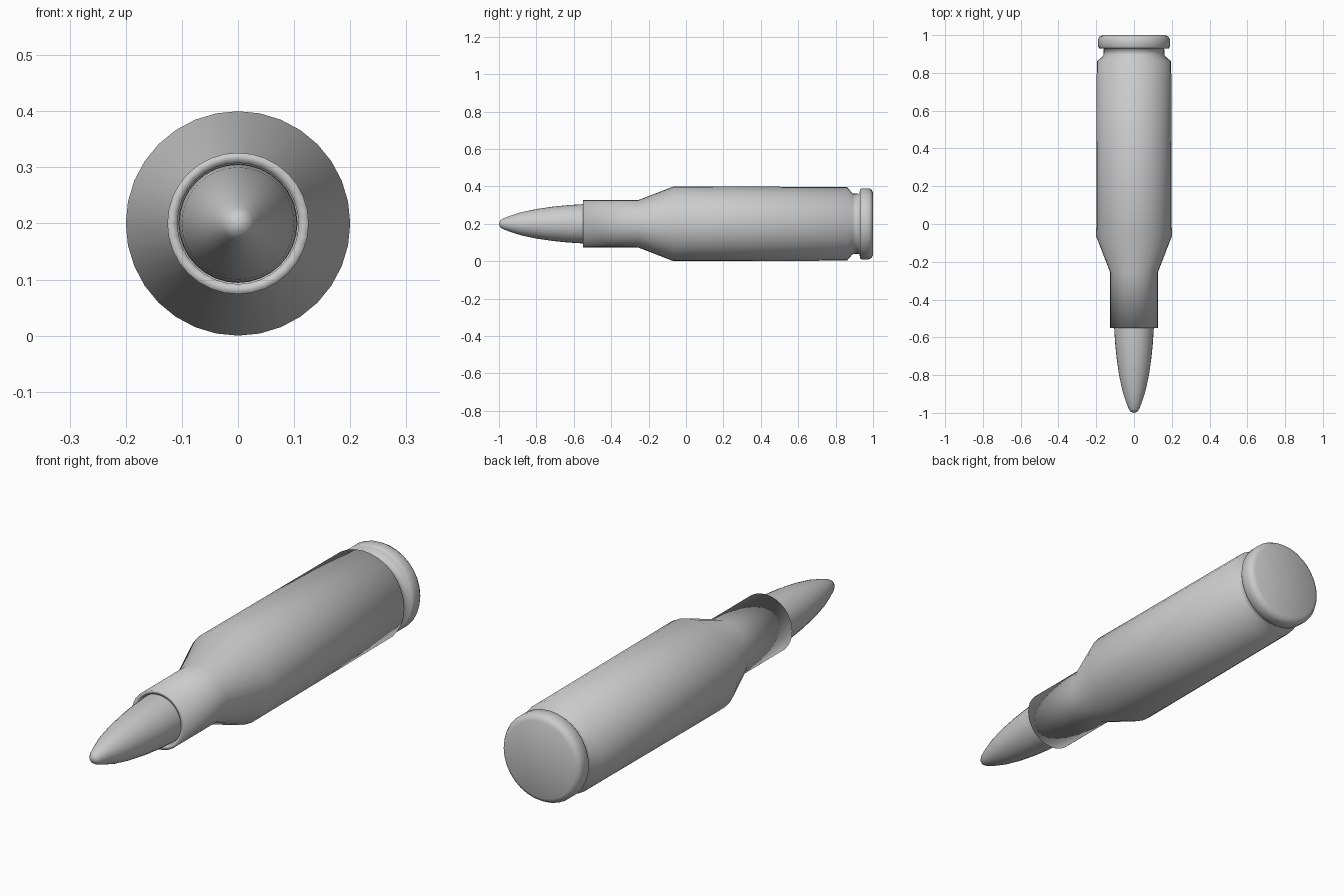
import bpy, bmesh, math
from mathutils import Matrix

if "Cube" in bpy.data.objects:
    bpy.data.objects.remove(bpy.data.objects["Cube"])

SIDES = 32
AXIS_Z = 0.2


def lathe(name, profile):
    """Spin (radius, y) points about the lengthwise axis into a smooth closed solid."""
    bm = bmesh.new()
    verts = [bm.verts.new((0, y, r)) for r, y in profile]
    edges = [bm.edges.new(pair) for pair in zip(verts, verts[1:])]
    bmesh.ops.spin(bm, geom=verts + edges, cent=(0, 0, 0), axis=(0, 1, 0),
                   angle=math.tau, steps=SIDES)
    bmesh.ops.remove_doubles(bm, verts=bm.verts[:], dist=1e-4)
    bmesh.ops.recalc_face_normals(bm, faces=bm.faces[:])
    for f in bm.faces:
        f.smooth = True
    bm.transform(Matrix.Translation((0, 0, AXIS_Z)))
    mesh = bpy.data.meshes.new(name)
    bm.to_mesh(mesh)
    bm.free()
    obj = bpy.data.objects.new(name, mesh)
    bpy.context.collection.objects.link(obj)
    return obj


# Case: mouth, neck, shoulder, body, extractor groove, rim and base
lathe("case", [
    (0, -0.43), (0.107, -0.43), (0.108, -0.545), (0.126, -0.55),
    (0.126, -0.257), (0.2, -0.066), (0.197, 0.861),
    (0.163, 0.89), (0.16, 0.928), (0.184, 0.93), (0.19, 0.938),
    (0.19, 0.978), (0.182, 0.992), (0.166, 1.0), (0, 1.0),
])

# Bullet: rounded tip, curved nose, base seated in the neck
lathe("bullet", [
    (0, -1.0), (0.018, -0.994), (0.029, -0.977), (0.043, -0.94),
    (0.062, -0.88), (0.079, -0.8), (0.092, -0.71), (0.1, -0.63),
    (0.105, -0.55), (0.106, -0.5), (0.09, -0.45), (0, -0.45),
])
